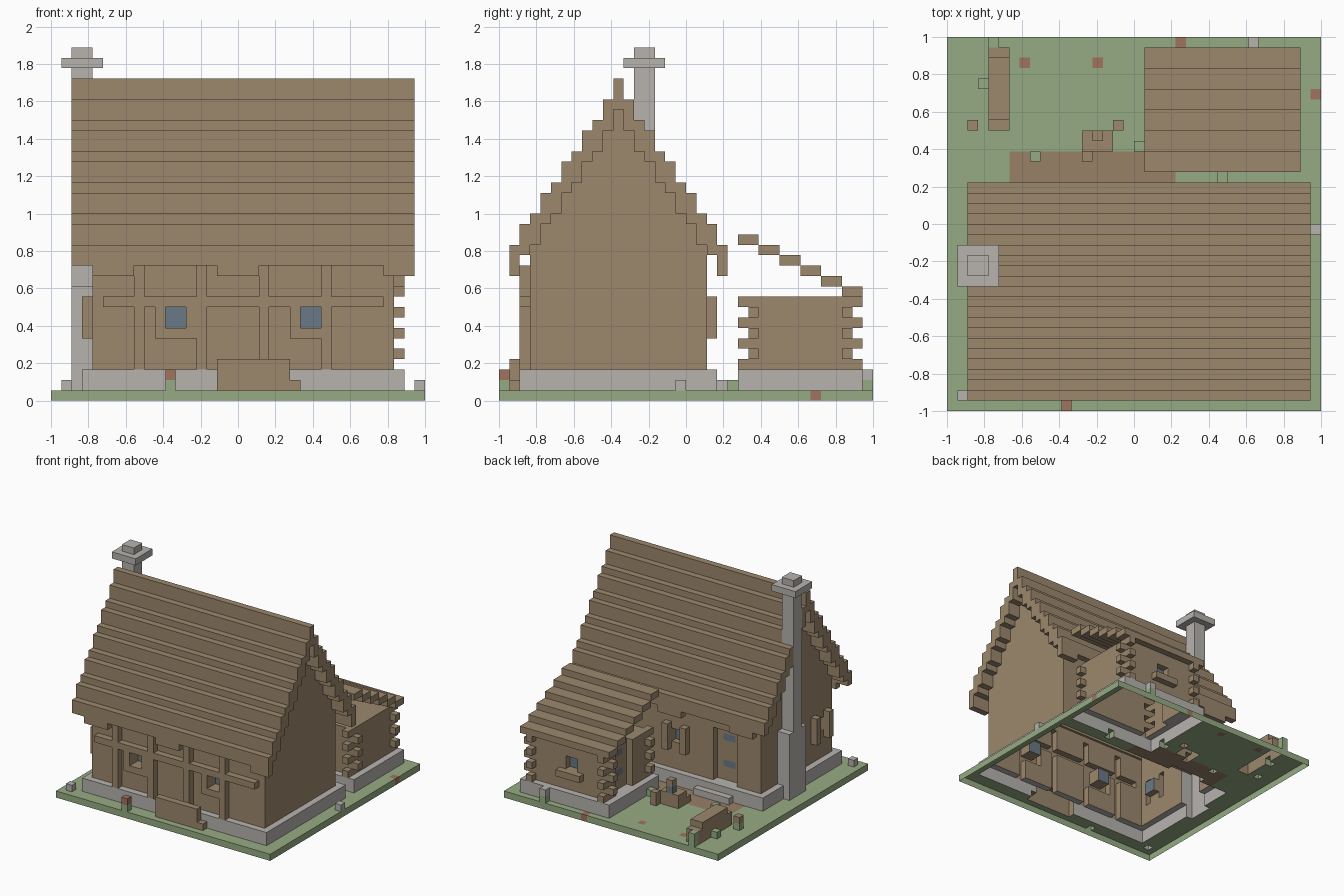
import bpy
import bmesh
import math

if "Cube" in bpy.data.objects:
    bpy.data.objects.remove(bpy.data.objects["Cube"])

U = 1 / 18          # one block
cells = {}          # block position -> (part name, colour name)


def srgb(r, g, b):
    f = lambda c: c / 12.92 if c <= 0.04045 else ((c + 0.055) / 1.055) ** 2.4
    return (f(r / 255), f(g / 255), f(b / 255), 1)


COLOURS = {
    "wood": srgb(156, 136, 109), "grass": srgb(150, 171, 131),
    "stone": srgb(183, 179, 175), "glass": srgb(106, 121, 134),
    "clay": srgb(160, 115, 94), "dirt": srgb(153, 129, 103),
}


def fill(part, colour, x0, x1, y0, y1, z0, z1):
    for x in range(x0, x1):
        for y in range(y0, y1):
            for z in range(z0, z1):
                cells[x, y, z] = (part, colour)


def clear(x0, x1, y0, y1, z0, z1):
    for x in range(x0, x1):
        for y in range(y0, y1):
            for z in range(z0, z1):
                cells.pop((x, y, z), None)


# ground, dirt path and coloured ground spots
fill("ground", "grass", -18, 18, -18, 18, 0, 1)
fill("ground", "dirt", -12, 4, 3, 7, 0, 1)
for x, y in ((-11, 15), (-4, 15), (4, 17), (17, 12)):
    fill("ground", "clay", x, x + 1, y, y + 1, 0, 1)

# house foundation and doorstep
fill("house_foundation", "stone", -15, 16, -16, 3, 1, 3)
fill("doorstep", "stone", -10, -4, 3, 4, 1, 2)

# stepped roof, with house walls and gables filled below it
for k in range(11):
    top = math.ceil(15 + 1.5 * k) + (k == 10)
    for y in {-17 + k, 3 - k}:
        if -15 <= y < 2:
            fill("house_walls", "wood", -14, 15, y, y + 1, 3, top - 3)
        fill("house_roof", "wood", -16, 17, y, y + 1, top - (2 if k == 0 else 3), top)
        if k == 0:      # ragged eave pieces
            for x0, x1 in ((-14, -10), (-2, 2), (14, 17)):
                fill("house_roof", "wood", x0, x1, y, y + 1, 12, 13)

# timber frame on the front
fill("front_beam", "wood", -13, 14, -16, -15, 9, 10)
for x in (-10, -4, 2, 8):
    fill("front_posts", "wood", x, x + 1, -16, -15, 3, 13)

# front windows with shutters and sills
for x in (-7, 6):
    clear(x, x + 2, -15, -14, 7, 9)
    fill("front_windows", "glass", x, x + 2, -14, -13, 7, 9)
    fill("front_shutters", "wood", x - 1, x, -16, -15, 7, 9)
    fill("front_shutters", "wood", x + 2, x + 3, -16, -15, 7, 9)
    fill("front_sills", "wood", x - 1, x + 3, -16, -15, 6, 7)

# left window and shutters
clear(-14, -13, -13, -11, 7, 9)
fill("left_window", "glass", -13, -12, -13, -11, 7, 9)
for y in (-14, -11):
    fill("left_shutters", "wood", -15, -14, y, y + 1, 6, 10)

# back window and shutters
clear(-1, 1, 1, 2, 7, 9)
fill("back_window", "glass", -1, 1, 0, 1, 7, 9)
for x in (-2, 1):
    fill("back_shutters", "wood", x, x + 1, 2, 3, 6, 10)

# back door with metal straps
clear(-10, -6, 1, 2, 3, 11)
fill("house_door", "wood", -10, -6, 0, 1, 3, 11)
for z in (5, 9):
    fill("house_door", "glass", -9, -7, 0, 1, z, z + 1)

# chimney with wide base and cap
fill("chimney", "stone", -16, -14, -5, -3, 1, 34)
fill("chimney_base", "stone", -16, -14, -6, -2, 1, 11)
fill("chimney_cap", "stone", -17, -13, -6, -2, 32, 33)

# shed: foundation, walls, crossed log ends, stepped roof
fill("shed_foundation", "stone", 1, 16, 5, 17, 1, 3)
fill("shed_walls", "wood", 2, 15, 6, 16, 3, 10)
for z in range(3, 10):
    if z % 2:
        for x in (2, 14):
            for y in (5, 16):
                fill("shed_log_ends", "wood", x, x + 1, y, y + 1, z, z + 1)
    else:
        for y in (6, 15):
            for x in (1, 15):
                fill("shed_log_ends", "wood", x, x + 1, y, y + 1, z, z + 1)
for k in range(6):
    fill("shed_roof", "wood", 1, 16, 5 + 2 * k, 7 + 2 * k, 15 - k, 16 - k)

# shed door and window
clear(2, 3, 10, 14, 3, 10)
fill("shed_door", "wood", 3, 4, 10, 14, 3, 10)
for z in (5, 8):
    fill("shed_door", "glass", 3, 4, 11, 13, z, z + 1)
clear(7, 9, 15, 16, 6, 8)
fill("shed_window", "glass", 7, 9, 14, 15, 6, 8)
fill("shed_sill", "wood", 6, 10, 16, 17, 5, 6)

# woodpiles
fill("front_woodpile", "wood", -2, 5, -17, -16, 1, 4)
fill("front_woodpile", "wood", 5, 6, -17, -16, 1, 2)
fill("back_woodpile", "wood", -14, -12, 10, 16, 1, 4)
fill("back_woodpile", "wood", -14, -12, 9, 17, 1, 3)

# chopping block with axe and loose logs
fill("chopping_block", "wood", -5, -2, 7, 9, 1, 3)
fill("loose_logs", "wood", -5, -4, 6, 7, 1, 2)
fill("loose_logs", "wood", -2, -1, 9, 10, 1, 3)
fill("axe_head", "glass", -4, -3, 8, 9, 3, 4)
fill("axe_handle", "wood", -4, -3, 8, 9, 4, 5)

# plants, grass tufts and stones
for x, y, head in ((-7, -18, "clay"), (11, 17, "stone"), (-16, 9, "wood")):
    fill("flowers", "grass", x, x + 1, y, y + 1, 1, 2)
    fill("flowers", head, x, x + 1, y, y + 1, 2, 3)
for x, y, h in ((-15, 13, 1), (-14, 17, 2), (-10, 6, 1), (0, 7, 1), (8, 4, 1)):
    fill("grass_tufts", "grass", x, x + 1, y, y + 1, 1, 1 + h)
for x, y in ((-17, -17), (17, -1)):
    fill("loose_stones", "stone", x, x + 1, y, y + 1, 1, 2)

# materials
materials = {}
for name, rgba in COLOURS.items():
    materials[name] = bpy.data.materials.new(name)
    materials[name].diffuse_color = rgba

# outer skin of the blocks, one object per part, open underneath
parts = {}
for pos, (part, colour) in cells.items():
    parts.setdefault(part, []).append((pos, colour))

for part, blocks in parts.items():
    used = sorted({c for _, c in blocks})
    bm = bmesh.new()
    verts = {}

    def vert(p):
        if p not in verts:
            verts[p] = bm.verts.new([c * U for c in p])
        return verts[p]

    for pos, colour in blocks:
        for axis in range(3):
            for side in (0, 1):
                near = list(pos)
                near[axis] += 2 * side - 1
                if tuple(near) in cells or near[2] < 0:
                    continue
                corners = []
                for a, b in ((0, 0), (1, 0), (1, 1), (0, 1)):
                    p = list(pos)
                    p[axis] += side
                    p[(axis + 1) % 3] += a
                    p[(axis + 2) % 3] += b
                    corners.append(vert(tuple(p)))
                face = bm.faces.new(corners if side else corners[::-1])
                face.material_index = used.index(colour)
    mesh = bpy.data.meshes.new(part)
    bm.to_mesh(mesh)
    bm.free()
    for c in used:
        mesh.materials.append(materials[c])
    bpy.context.collection.objects.link(bpy.data.objects.new(part, mesh))

for m in bpy.data.materials:
    if m.users and not m.is_grease_pencil:
        m.use_nodes = True
        m.node_tree.nodes["Principled BSDF"].inputs["Base Color"].default_value = m.diffuse_color
